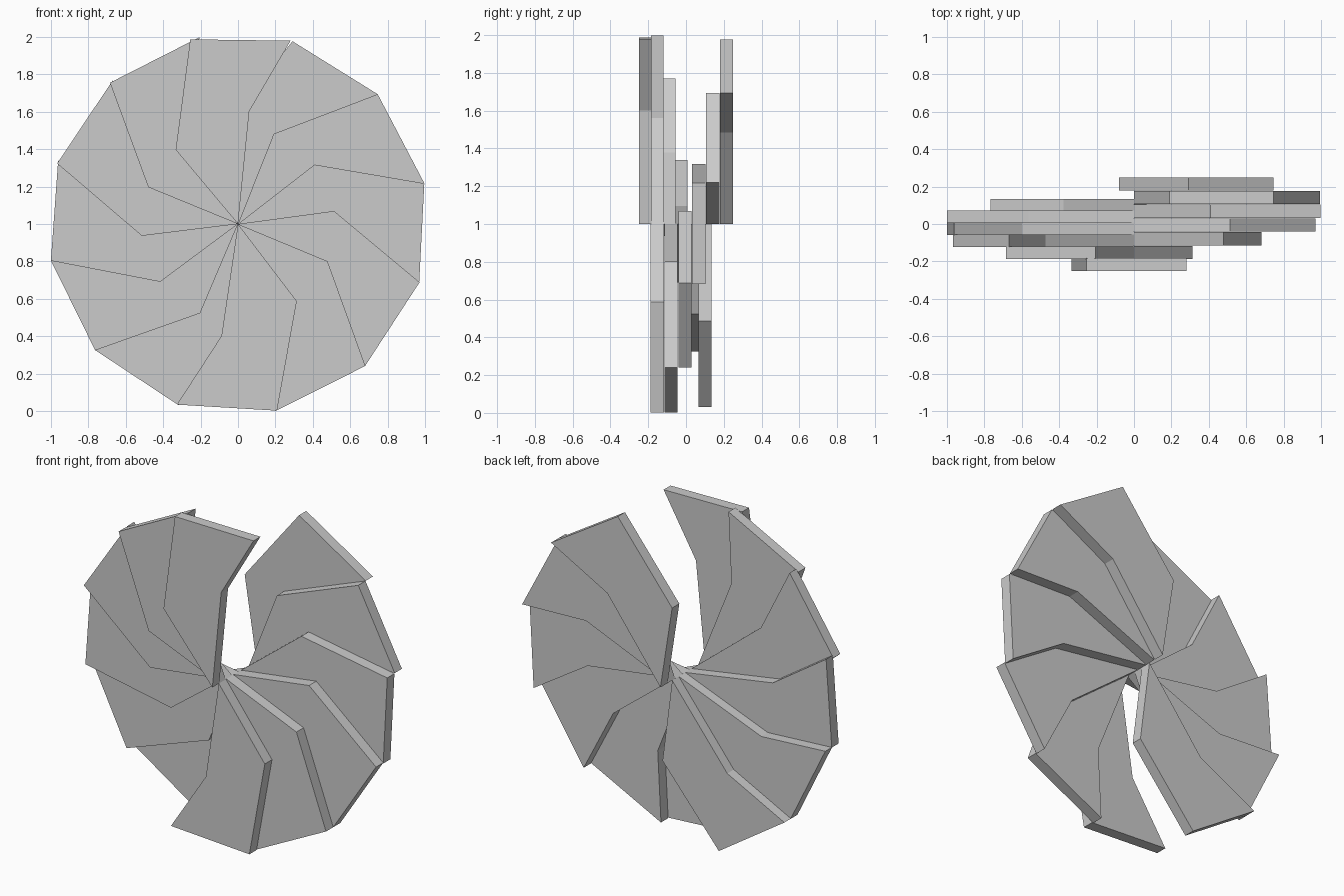
import bpy, bmesh
from math import radians, cos, sin

if "Cube" in bpy.data.objects:
    bpy.data.objects.remove(bpy.data.objects["Cube"])

# Blade outline as (radius, angle) around the hub: hub, right bend, two tips, left bend
OUTLINE = [(0, 0), (0.605, 84.3), (1.019, 74.0), (1.019, 104.5), (0.518, 130.0)]


def blade(name, turn, y_front, thickness):
    """Flat bent blade turned about the hub and extruded backwards."""
    bm = bmesh.new()
    verts = [bm.verts.new((r * cos(radians(a + turn)), y_front,
                           1 + r * sin(radians(a + turn)))) for r, a in OUTLINE]
    face = bm.faces.new(verts)
    ext = bmesh.ops.extrude_face_region(bm, geom=[face], use_keep_orig=True)
    moved = [g for g in ext["geom"] if isinstance(g, bmesh.types.BMVert)]
    bmesh.ops.translate(bm, verts=moved, vec=(0, thickness, 0))
    bmesh.ops.recalc_face_normals(bm, faces=bm.faces[:])
    mesh = bpy.data.meshes.new(name)
    bm.to_mesh(mesh)
    bm.free()
    obj = bpy.data.objects.new(name, mesh)
    bpy.context.collection.objects.link(obj)


# Left half: six blades stepping back from the top front
for i, turn in enumerate([0, 27.7, 57.0, 86.6, 117.0, 147.3]):
    blade(f"left_blade_{i + 1}", turn, -0.25 + 0.0635 * i, 0.067)

# Right half: six blades stepping back from the bottom front
for i, turn in enumerate([177.3, 207.4, 237.7, 267.8, 298.4, 328.9]):
    blade(f"right_blade_{i + 1}", turn, -0.187 + 0.0733 * i, 0.07)
